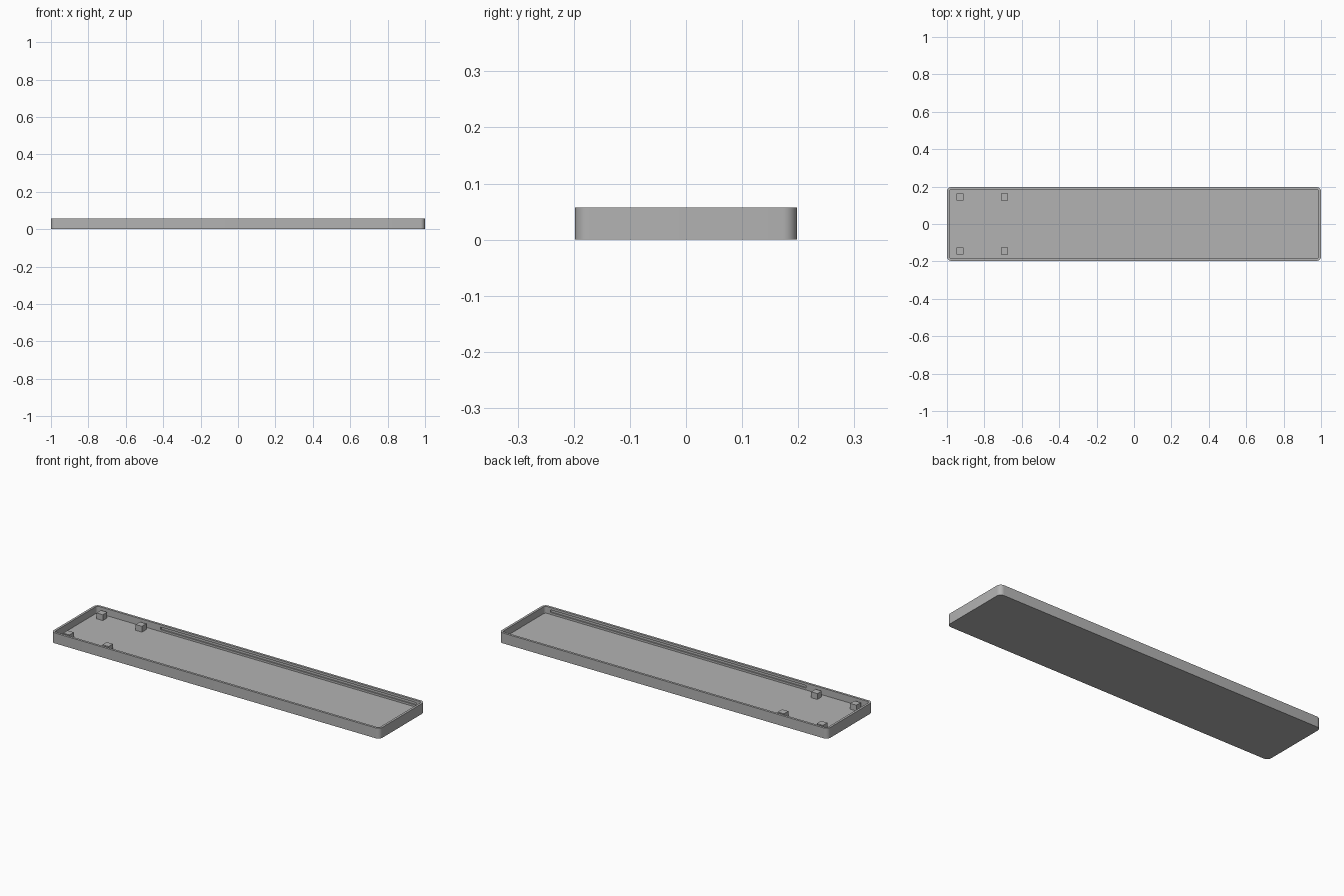
import bpy, bmesh, math
from mathutils import Vector

cube = bpy.data.objects.get("Cube")
if cube:
    bpy.data.objects.remove(cube, do_unlink=True)

HALF_X, HALF_Y, HEIGHT = 1.0, 0.1975, 0.057
WALL, FLOOR, RADIUS = 0.0127, 0.019, 0.025

grey = bpy.data.materials.new("plain grey")
grey.use_nodes = True
colour = (0.45, 0.45, 0.45, 1)
grey.diffuse_color = colour
grey.node_tree.nodes["Principled BSDF"].inputs["Base Color"].default_value = colour


def finish(name, bm):
    bmesh.ops.recalc_face_normals(bm, faces=bm.faces)
    mesh = bpy.data.meshes.new(name)
    bm.to_mesh(mesh)
    bm.free()
    mesh.materials.append(grey)
    obj = bpy.data.objects.new(name, mesh)
    bpy.context.collection.objects.link(obj)
    return obj


def block(name, lo, hi, radius=0):
    """Box between two corners, with optional rounded upright edges."""
    bm = bmesh.new()
    bmesh.ops.create_cube(bm, size=1)
    lo, hi = Vector(lo), Vector(hi)
    for v in bm.verts:
        v.co = (lo + hi) / 2 + v.co * (hi - lo)
    if radius:
        upright = [e for e in bm.edges if abs(e.verts[0].co.z - e.verts[1].co.z) > 1e-4]
        bmesh.ops.bevel(bm, geom=upright, offset=radius, segments=8,
                        profile=0.5, affect='EDGES')
    return finish(name, bm)


def cut(target, cutter):
    mod = target.modifiers.new("cut", 'BOOLEAN')
    mod.operation = 'DIFFERENCE'
    mod.solver = 'EXACT'
    mod.object = cutter
    bpy.context.view_layer.objects.active = target
    bpy.ops.object.modifier_apply(modifier=mod.name)
    bpy.data.objects.remove(cutter, do_unlink=True)


# Rounded tray, hollowed from above
tray = block("tray", (-HALF_X, -HALF_Y, 0), (HALF_X, HALF_Y, HEIGHT), RADIUS)
inner_x, inner_y = HALF_X - WALL, HALF_Y - WALL
cut(tray, block("hollow_cutter", (-inner_x, -inner_y, FLOOR),
                (inner_x, inner_y, HEIGHT + 0.05), RADIUS - WALL))

# Long shallow groove inside the front and back walls
for side in (-1, 1):
    y0, y1 = sorted((side * (inner_y - 0.02), side * (inner_y + 0.0064)))
    cut(tray, block("groove_cutter", (-0.6, y0, 0.030), (0.955, y1, 0.044)))

bpy.ops.object.select_all(action='DESELECT')
tray.select_set(True)
bpy.context.view_layer.objects.active = tray
bpy.ops.object.shade_smooth_by_angle(angle=math.radians(30))

# Four square support posts at the right end
POST = 0.019
for x, end in ((-0.93, "outer"), (-0.692, "inner")):
    for y, side in ((-0.145, "front"), (0.145, "back")):
        block(f"{side}_{end}_post", (x - POST, y - POST, FLOOR - 0.003),
              (x + POST, y + POST, 0.051))
